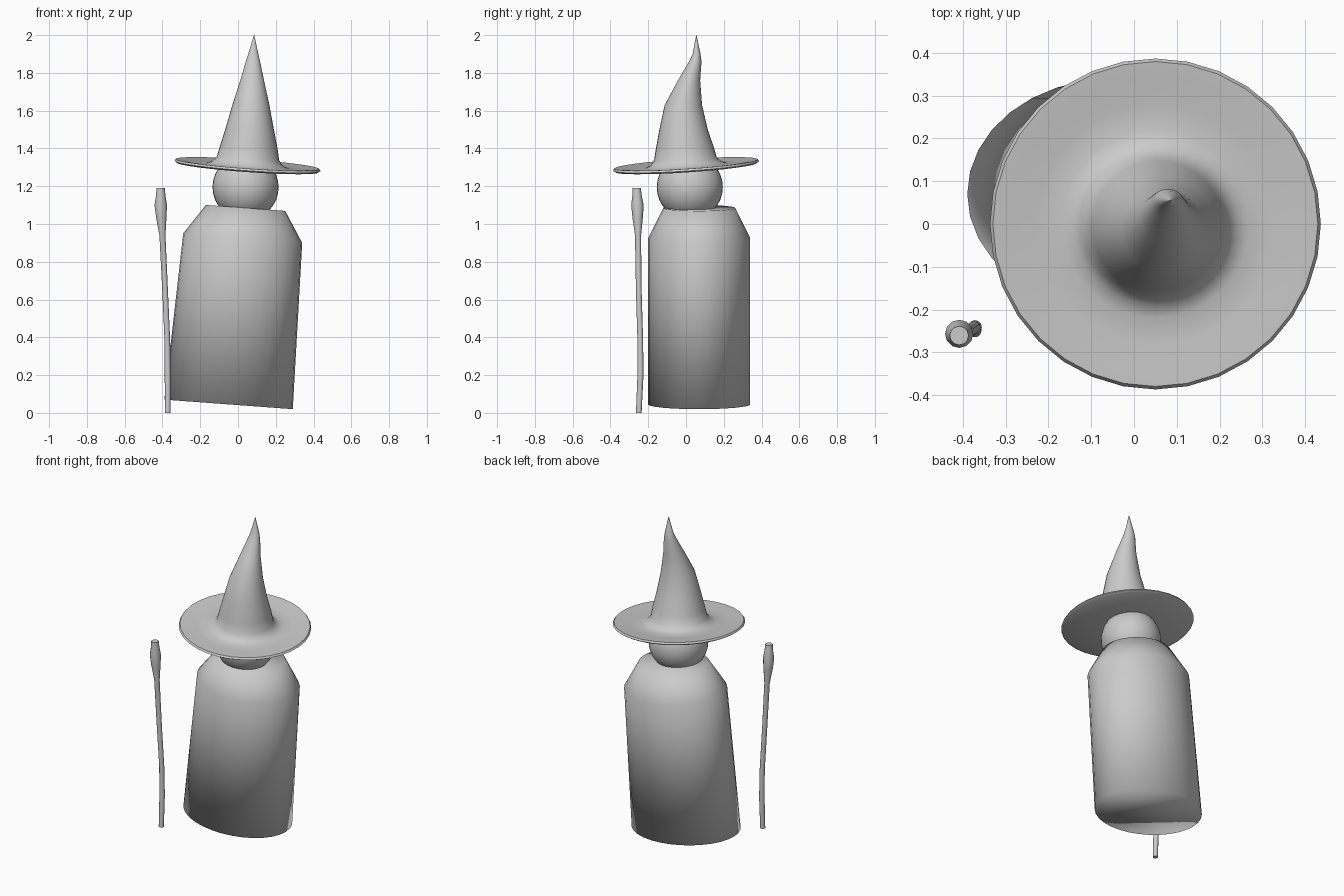
import bpy, bmesh, math

grey = bpy.data.materials.new("plain grey")
grey.diffuse_color = (0.6, 0.6, 0.6, 1)


def finish(obj, angle):
    obj.data.materials.append(grey)
    bpy.context.view_layer.objects.active = obj
    obj.select_set(True)
    if angle:
        bpy.ops.object.shade_smooth_by_angle(angle=math.radians(angle))
    else:
        bpy.ops.object.shade_smooth()
    obj.select_set(False)


def loft(name, rings, sides, angle):
    """Skin rings of (x, y, z, radius x, radius y, slope along x, slope along y)."""
    bm = bmesh.new()
    loops = []
    for cx, cy, cz, rx, ry, sx, sy in rings:
        loop = []
        for i in range(sides):
            a = math.tau * i / sides
            dx, dy = rx * math.cos(a), ry * math.sin(a)
            loop.append(bm.verts.new((cx + dx, cy + dy, cz + sx * dx + sy * dy)))
        loops.append(loop)
    for low, high in zip(loops, loops[1:]):
        for i in range(sides):
            j = (i + 1) % sides
            bm.faces.new((low[i], low[j], high[j], high[i]))
    bm.faces.new(loops[0][::-1])
    bm.faces.new(loops[-1])
    mesh = bpy.data.meshes.new(name)
    bm.to_mesh(mesh)
    bm.free()
    obj = bpy.data.objects.new(name, mesh)
    bpy.context.collection.objects.link(obj)
    finish(obj, angle)


# Robe: leaning body with sloping shoulders
loft("robe", [
    (-0.05, 0.07, 0.045, 0.34, 0.27, -0.074, 0),
    (0.025, 0.07, 0.925, 0.315, 0.27, -0.08, 0),
    (0.04, 0.07, 1.085, 0.21, 0.19, -0.075, 0),
], 32, 0)

# Head
bpy.ops.mesh.primitive_uv_sphere_add(segments=32, ring_count=16, radius=0.175,
                                     location=(0.04, 0.02, 1.195))
head = bpy.context.object
head.name = "head"
finish(head, 0)

# Hat: tilted brim with a raised lip, then a cone bending to its tip
brim = [(0.10, 1.300), (0.375, 1.299), (0.387, 1.307), (0.380, 1.318),
        (0.345, 1.316), (0.28, 1.308), (0.22, 1.308), (0.19, 1.318)]
rings = [(0.05, 0.0, z, r, r, -0.07, 0.065) for r, z in brim]
rings += [
    (0.052, -0.003, 1.345, 0.166, 0.166, -0.05, 0.045),
    (0.056, -0.006, 1.40, 0.154, 0.154, -0.03, 0.03),
    (0.061, -0.013, 1.50, 0.129, 0.128, 0, 0),
    (0.068, -0.014, 1.63, 0.098, 0.099, 0, 0),
    (0.075, 0.016, 1.76, 0.063, 0.059, 0, 0),
    (0.079, 0.049, 1.86, 0.038, 0.033, 0, 0),
    (0.081, 0.056, 1.90, 0.027, 0.021, 0, 0),
    (0.085, 0.055, 2.0, 0.001, 0.001, 0, 0),
]
loft("hat", rings, 32, 50)

# Staff: crooked pole with a knob near the top
pole = [(-0.372, -0.250, 0.0, 0.015), (-0.372, -0.241, 0.20, 0.016),
        (-0.374, -0.242, 0.38, 0.015), (-0.386, -0.250, 0.65, 0.015),
        (-0.400, -0.254, 0.94, 0.016), (-0.406, -0.256, 1.03, 0.027),
        (-0.409, -0.257, 1.10, 0.033), (-0.409, -0.259, 1.15, 0.025),
        (-0.409, -0.261, 1.19, 0.022)]
loft("staff", [(x, y, z, r, r, 0, 0) for x, y, z, r in pole], 12, 50)
